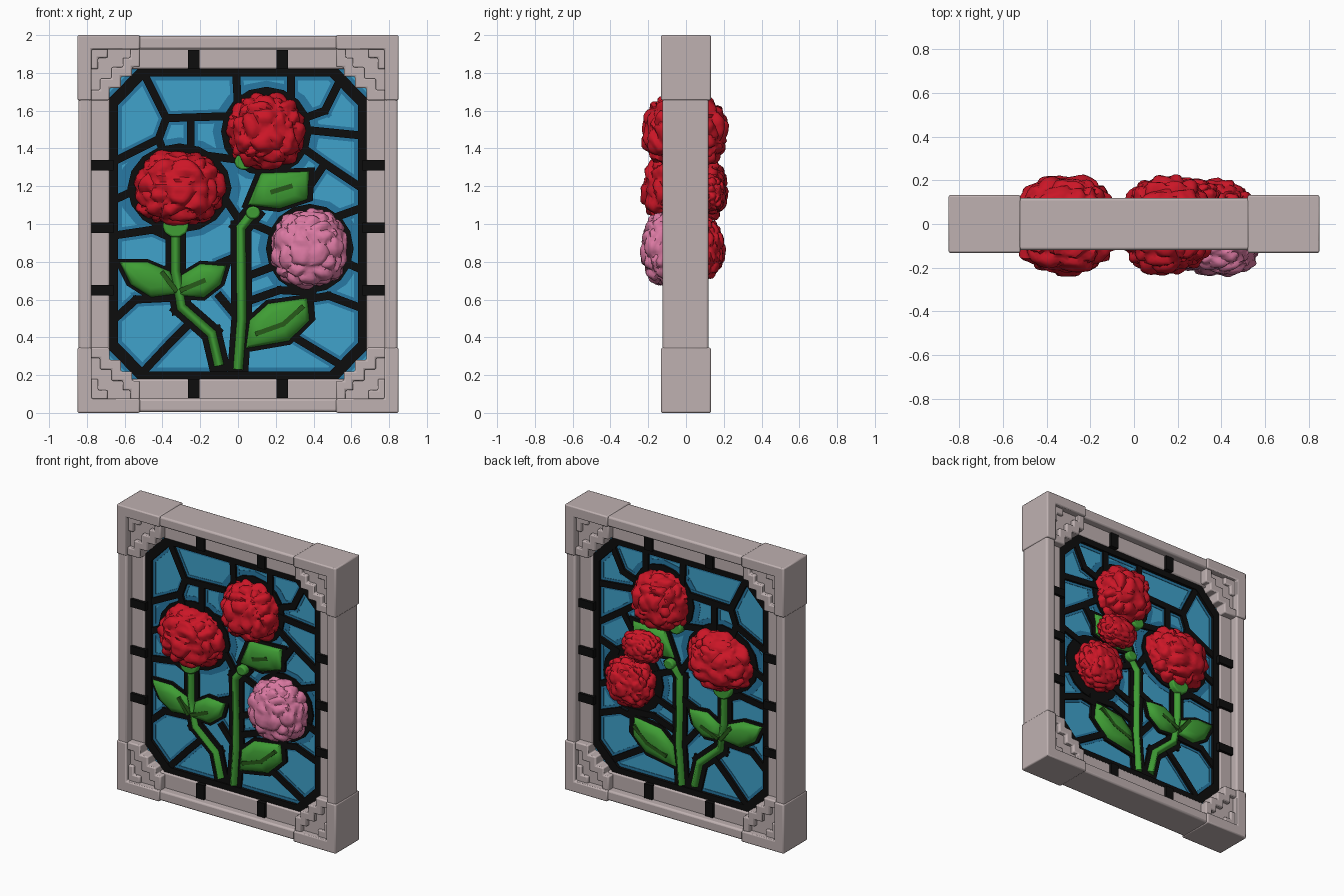
import bpy, bmesh, math
from mathutils import Vector, noise

if "Cube" in bpy.data.objects:
    bpy.data.objects.remove(bpy.data.objects["Cube"])

def material(name, rgb):
    m = bpy.data.materials.new(name)
    m.diffuse_color = (*rgb, 1)
    m.use_nodes = True
    m.node_tree.nodes["Principled BSDF"].inputs["Base Color"].default_value = m.diffuse_color
    return m

STONE = material("pale_stone", (0.52, 0.44, 0.44))
BLACK = material("black_lead", (0.004, 0.004, 0.004))
BLUE = material("sky_glass", (0.05, 0.36, 0.60))
DEEP = material("deep_glass", (0.02, 0.19, 0.37))
RED = material("petal_red", (0.60, 0.008, 0.02))
PINK = material("petal_pink", (0.70, 0.19, 0.36))
GREEN = material("leaf_green", (0.05, 0.34, 0.035))
DARK = material("vein_green", (0.02, 0.10, 0.01))

def finish(name, bm, mat, bevel=0, smooth=None):
    bmesh.ops.recalc_face_normals(bm, faces=bm.faces)
    me = bpy.data.meshes.new(name)
    bm.to_mesh(me)
    bm.free()
    ob = bpy.data.objects.new(name, me)
    bpy.context.collection.objects.link(ob)
    me.materials.append(mat)
    if bevel:
        b = ob.modifiers.new("soft_edges", 'BEVEL')
        b.width, b.segments = bevel, 2
    if smooth:
        bpy.ops.object.select_all(action='DESELECT')
        ob.select_set(True)
        bpy.context.view_layer.objects.active = ob
        bpy.ops.object.shade_smooth_by_angle(angle=math.radians(smooth))
    return ob

def add_prism(bm, pts, y0, y1):
    a = [bm.verts.new((x, y0, z)) for x, z in pts]
    b = [bm.verts.new((x, y1, z)) for x, z in pts]
    bm.faces.new(a)
    bm.faces.new(b[::-1])
    for i in range(len(pts)):
        j = (i + 1) % len(pts)
        bm.faces.new((a[i], a[j], b[j], b[i]))

def add_box(bm, x0, x1, z0, z1, y0, y1):
    add_prism(bm, [(x0, z0), (x1, z0), (x1, z1), (x0, z1)], y0, y1)

def add_strip(bm, path, w, h):
    # chain of flat bars, slightly overlapping at the joints
    for p, q in zip(path, path[1:]):
        p, q = Vector(p), Vector(q)
        d = (q - p).normalized()
        n = Vector((-d.y, d.x)) * w / 2
        p, q = p - d * w * 0.35, q + d * w * 0.35
        add_prism(bm, [tuple(v) for v in (p - n, q - n, q + n, p + n)], -h, h)

def oval(cx, cz, rx, rz, n=16):
    return [(cx + rx * math.cos(2 * math.pi * i / n), cz + rz * math.sin(2 * math.pi * i / n)) for i in range(n)]

def grow(pts, k):
    cx, cz = sum(p[0] for p in pts) / len(pts), sum(p[1] for p in pts) / len(pts)
    return [(cx + (x - cx) * k, cz + (z - cz) * k) for x, z in pts]

# Stone frame: deep outer rim and recessed inner band
bm = bmesh.new()
for s in (-1, 1):
    add_box(bm, *sorted((s * 0.775, s * 0.845)), 0.01, 1.99, -0.125, 0.12)
for z0, z1 in ((0.005, 0.075), (1.925, 1.995)):
    add_box(bm, -0.84, 0.84, z0, z1, -0.12, 0.12)
finish("frame_rim", bm, STONE, 0.012, 40)
bm = bmesh.new()
for s in (-1, 1):
    add_box(bm, *sorted((s * 0.68, s * 0.79)), 0.06, 1.94, -0.065, 0.065)
for z0, z1 in ((0.06, 0.18), (1.82, 1.94)):
    add_box(bm, -0.79, 0.79, z0, z1, -0.065, 0.065)
finish("frame_band", bm, STONE, 0.01, 40)

# Stepped corner blocks: sunken base, raised stair ridge and outer arms
base = [(0.85, 0), (0.52, 0), (0.52, 0.17), (0.56, 0.17), (0.56, 0.22), (0.62, 0.22),
        (0.62, 0.28), (0.68, 0.28), (0.68, 0.345), (0.85, 0.345)]
ridge = [(0.52, 0.06), (0.52, 0.17), (0.56, 0.17), (0.56, 0.22), (0.62, 0.22), (0.62, 0.28),
         (0.68, 0.28), (0.68, 0.345), (0.79, 0.345), (0.79, 0.29), (0.73, 0.29), (0.73, 0.23),
         (0.67, 0.23), (0.67, 0.17), (0.61, 0.17), (0.61, 0.12), (0.57, 0.12), (0.57, 0.06)]
bm = bmesh.new()
for sx in (-1, 1):
    for up in (0, 1):
        place = lambda pts: [(sx * x, 2 - z if up else z) for x, z in pts]
        add_prism(bm, place(base), -0.085, 0.085)
        add_prism(bm, place(ridge), -0.115, 0.115)
        add_prism(bm, place([(0.85, 0), (0.52, 0), (0.52, 0.075), (0.775, 0.075), (0.775, 0.345), (0.85, 0.345)]), -0.132, 0.132)
        add_prism(bm, place([(0.69, 0.065), (0.785, 0.065), (0.785, 0.18), (0.74, 0.18), (0.74, 0.12), (0.69, 0.12)]), -0.105, 0.105)
finish("frame_corners", bm, STONE, 0.008, 40)

# Blue glass sheet
bm = bmesh.new()
add_box(bm, -0.69, 0.69, 0.17, 1.83, -0.03, 0.03)
finish("glass_sheet", bm, BLUE)

# Lead lines, with a deeper glass tint along them
border = [(-0.5, 0.19), (0.5, 0.19), (0.665, 0.36), (0.665, 1.64), (0.5, 1.81),
          (-0.5, 1.81), (-0.665, 1.64), (-0.665, 0.36), (-0.5, 0.19)]
lines = [
    [(-0.01, 1.8), (0.0, 1.62)], [(0.28, 1.8), (0.28, 1.62)],
    [(-0.49, 1.78), (-0.38, 1.56), (-0.08, 1.57)],
    [(-0.38, 1.56), (-0.42, 1.45), (-0.64, 1.34)], [(-0.25, 1.56), (-0.25, 1.36)],
    [(-0.42, 1.45), (-0.38, 1.34)], [(-0.65, 1.13), (-0.5, 1.2)], [(-0.15, 1.36), (0.0, 1.34)],
    [(0.35, 1.56), (0.46, 1.6), (0.54, 1.76)], [(0.34, 1.5), (0.64, 1.47)],
    [(0.32, 1.42), (0.46, 1.32), (0.64, 1.2)], [(0.38, 1.2), (0.46, 1.32)],
    [(0.5, 1.03), (0.64, 1.08)], [(0.56, 0.8), (0.65, 0.76)], [(0.08, 1.0), (0.22, 0.94)],
    [(0.36, 0.6), (0.48, 0.62), (0.64, 0.56)], [(0.3, 0.4), (0.55, 0.25)],
    [(-0.65, 0.94), (-0.45, 0.97), (-0.34, 0.92)], [(-0.65, 0.5), (-0.54, 0.6), (-0.34, 0.61)],
    [(-0.23, 0.5), (-0.36, 0.37), (-0.5, 0.22)], [(-0.1, 0.62), (0.0, 0.5)],
    [(-0.06, 1.12), (0.02, 1.0)], [(-0.1, 0.79), (0.02, 0.84)],
    [(0.04, 0.72), (0.2, 0.78)], [(0.08, 0.6), (0.22, 0.65), (0.4, 0.64)],
]
stems = {"tall_stem": [(0.0, 0.23), (0.02, 0.5), (0.015, 0.98), (0.08, 1.06)],
         "bent_stem": [(-0.1, 0.25), (-0.14, 0.42), (-0.3, 0.56), (-0.33, 0.75), (-0.33, 1.0)]}
bm, tint = bmesh.new(), bmesh.new()
add_strip(bm, border, 0.06, 0.055)
add_strip(tint, border, 0.10, 0.034)
for path in lines:
    add_strip(bm, path, 0.042, 0.05)
    add_strip(tint, path, 0.075, 0.033)
for path in stems.values():
    add_strip(bm, path, 0.11, 0.046)
for s in (-1, 1):  # small tabs across the band
    for z in (0.65, 0.98, 1.31):
        add_box(bm, *sorted((s * 0.66, s * 0.78)), z - 0.028, z + 0.028, -0.085, 0.085)
    for z0, z1 in ((0.08, 0.18), (1.82, 1.92)):
        add_box(bm, s * 0.235 - 0.03, s * 0.235 + 0.03, z0, z1, -0.085, 0.085)

# Leaves: domed on both sides with a lead outline and a dark vein
leaves = {
    "left_leaf": [(-0.63, 0.80), (-0.48, 0.80), (-0.36, 0.75), (-0.31, 0.63), (-0.46, 0.61), (-0.57, 0.68)],
    "middle_leaf": [(-0.06, 0.78), (-0.2, 0.79), (-0.3, 0.73), (-0.32, 0.62), (-0.18, 0.61), (-0.09, 0.68)],
    "lower_leaf": [(0.04, 0.34), (0.06, 0.49), (0.16, 0.58), (0.37, 0.61), (0.38, 0.49), (0.27, 0.38)],
    "upper_leaf": [(0.05, 1.1), (0.12, 1.27), (0.38, 1.28), (0.37, 1.13), (0.22, 1.08)]}
veins = {"left_leaf": [(-0.33, 0.65), (-0.4, 0.74)], "middle_leaf": [(-0.3, 0.65), (-0.18, 0.7)],
         "lower_leaf": [(0.1, 0.42), (0.24, 0.47), (0.34, 0.56)], "upper_leaf": [(0.18, 1.17), (0.28, 1.2)]}
vein = bmesh.new()
for name, pts in leaves.items():
    add_prism(bm, grow(pts, 1.18), -0.048, 0.048)
    leaf = bmesh.new()
    rings = [[leaf.verts.new((x, y, z)) for x, z in grow(pts, k)]
             for k, y in ((0.5, -0.09), (0.85, -0.075), (1, -0.045), (1, 0.045), (0.85, 0.075), (0.5, 0.09))]
    n = len(pts)
    for a, b in zip(rings, rings[1:]):
        for i in range(n):
            leaf.faces.new((a[i], a[(i + 1) % n], b[(i + 1) % n], b[i]))
    leaf.faces.new(rings[0])
    leaf.faces.new(rings[-1][::-1])
    finish(name, leaf, GREEN, 0, 50)
    add_strip(vein, veins[name], 0.025, 0.092)
finish("leaf_veins", vein, DARK)

# Stems: round tubes
for name, path in stems.items():
    cu = bpy.data.curves.new(name, 'CURVE')
    cu.dimensions, cu.bevel_depth, cu.bevel_resolution, cu.use_fill_caps = '3D', 0.034, 2, True
    sp = cu.splines.new('POLY')
    sp.points.add(len(path) - 1)
    for p, (x, z) in zip(sp.points, path):
        p.co = (x, 0, z, 1)
    ob = bpy.data.objects.new(name, cu)
    bpy.context.collection.objects.link(ob)
    cu.materials.append(GREEN)
    ob.scale.y = 2.3
    bpy.ops.object.select_all(action='DESELECT')
    ob.select_set(True)
    bpy.context.view_layer.objects.active = ob
    bpy.ops.object.convert(target='MESH')
# Bud at the tip and calyxes under the blooms
bm2 = bmesh.new()
for x, z, r in ((0.08, 1.06, 0.04), (-0.33, 0.99, 0.07), (0.03, 1.33, 0.05)):
    add_prism(bm2, oval(x, z, r, r * 0.9, 10), -0.085, 0.085)
finish("calyxes", bm2, GREEN, 0.01, 40)

# Blooms: rounded heads broken into petal folds by cell noise
def bloom(name, c, r, mat, seed):
    b = bmesh.new()
    bmesh.ops.create_icosphere(b, subdivisions=5, radius=1)
    for v in b.verts:
        d = v.co.normalized()
        p = d * 2.3 + Vector((seed, seed * 1.7, 0))
        dist, _ = noise.voronoi(p)
        fold = min(dist[1] - dist[0], 0.45) / 0.45
        k = 0.86 + 0.13 * fold ** 0.6 + 0.05 * noise.noise(d * 5 + Vector((seed, 0, 3)))
        e = Vector([math.copysign(abs(t) ** 0.88, t) for t in d]) * k
        v.co = Vector((c[0] + e.x * r[0], c[1] + e.y * r[1], c[2] + e.z * r[2]))
    finish(name, b, mat, 0, 45)

blooms = [("left_bloom", (-0.31, -0.005, 1.19), (0.255, 0.24, 0.215), RED),
          ("top_bloom", (0.15, -0.005, 1.49), (0.222, 0.24, 0.215), RED),
          ("pink_bloom", (0.38, -0.085, 0.87), (0.215, 0.16, 0.215), PINK),
          ("rear_bloom", (0.37, 0.08, 0.87), (0.18, 0.13, 0.175), RED),
          ("rear_bud", (0.25, 0.125, 1.16), (0.15, 0.09, 0.11), RED)]
for i, (name, c, r, mat) in enumerate(blooms):
    bloom(name, c, r, mat, 3.1 + i * 4.7)
    if i < 3:
        add_prism(bm, oval(c[0], c[2], r[0] * 1.08, r[2] * 1.1), -0.044, 0.044)
        add_prism(tint, oval(c[0], c[2], r[0] * 1.28, r[2] * 1.25), -0.032, 0.032)
finish("lead_lines", bm, BLACK)
finish("glass_tint", tint, DEEP)
